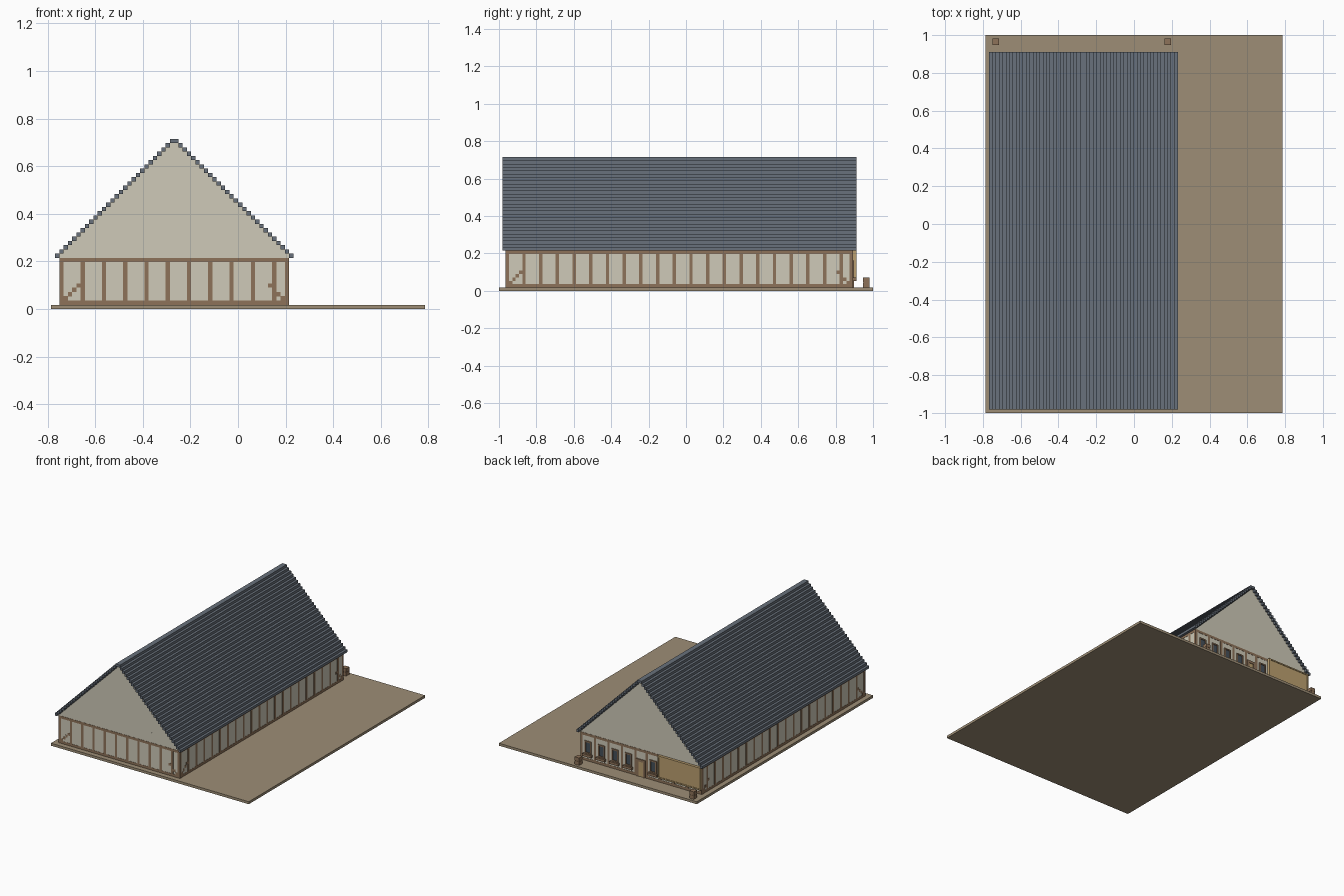
import bpy

if "Cube" in bpy.data.objects:
    bpy.data.objects.remove(bpy.data.objects["Cube"])

V = 1 / 56            # one voxel; model grid is 88 x 112 x 40
mats = {}


def material(name, rgb):
    m = bpy.data.materials.new(name)
    m.diffuse_color = (*rgb, 1)
    m.use_nodes = True
    m.node_tree.nodes["Principled BSDF"].inputs["Base Color"].default_value = m.diffuse_color
    mats[name] = m


material("earth", (0.34, 0.27, 0.18))
material("timber", (0.27, 0.17, 0.10))
material("plaster", (0.62, 0.59, 0.48))
material("slate", (0.14, 0.165, 0.20))
material("glass", (0.06, 0.08, 0.10))
material("board", (0.50, 0.35, 0.16))


def boxes(name, mat, extents):
    """Join many boxes, given in voxel units as (x0, x1, y0, y1, z0, z1)."""
    verts, faces = [], []
    for x0, x1, y0, y1, z0, z1 in extents:
        n = len(verts)
        for z in (z0, z1):
            for x, y in ((x0, y0), (x1, y0), (x1, y1), (x0, y1)):
                verts.append(((x - 44) * V, (y - 56) * V, z * V))
        faces += [(n + 3, n + 2, n + 1, n), (n + 4, n + 5, n + 6, n + 7)]
        for i in range(4):
            j = (i + 1) % 4
            faces.append((n + i, n + j, n + 4 + j, n + 4 + i))
    me = bpy.data.meshes.new(name)
    me.from_pydata(verts, [], faces)
    me.materials.append(mats[mat])
    ob = bpy.data.objects.new(name, me)
    bpy.context.collection.objects.link(ob)
    return ob


# ground plate
boxes("ground_plate", "earth", [(0, 88, 0, 112, 0, 1)])

# plaster walls, a hair behind the timber face
d = 0.08
boxes("plaster_walls", "plaster", [
    (2 + d, 56 - d, 2 + d, 3 - d, 1, 12),
    (2 + d, 56 - d, 105 + d, 106 - d, 1, 12),
    (2 + d, 3 - d, 3 - d, 105 + d, 1, 12),
    (55 + d, 56 - d, 3 - d, 105 + d, 1, 12)])

# stepped gables and stepped roof
boxes("gables", "plaster", [(2 + k, 56 - k, y + d, y + 1 - d, 12 + k, 13 + k)
                            for k in range(27) for y in (2, 105)])
roof = []
for k in range(28):
    roof.append((1 + k, 2 + k, 1, 107, 12 + k, 13 + k))
    roof.append((56 - k, 57 - k, 1, 107, 12 + k, 13 + k))
boxes("roof_steps", "slate", roof)

# sill and top beams around the building
rails = []
for z in (1, 11):
    for y in (2, 105):
        rails.append((2, 56, y, y + 1, z, z + 1))
    for x in (2, 55):
        rails.append((x, x + 1, 3, 105, z, z + 1))
boxes("sill_and_top_beams", "timber", rails)

# upright posts
posts = [(x, x + 1, 2, 3, 2, 11) for x in [*range(2, 53, 5), 55]]
posts += [(x, x + 1, y, y + 1, 2, 11) for x in (2, 55)
          for y in [*range(7, 103, 5), 105]]
posts += [(x, x + 1, 105, 106, 2, 11) for x in (8, 14, 20, 26, 31, 37, 43, 49)]
boxes("wall_posts", "timber", posts)

# corner braces, climbing diagonally from the sill
braces = []
for k in range(4):
    z = 2 + k
    for x in (3 + k, 54 - k):
        braces.append((x, x + 1, 2, 3, z, z + 1))
    for x in (2, 55):
        for y in (3 + k, 104 - k):
            braces.append((x, x + 1, y, y + 1, z, z + 1))
boxes("corner_braces", "timber", braces)

# back windows: glass, surround and sill box
glass, surround, ledges = [], [], []
for c in (23.5, 34.5, 40.5, 46.5, 52.5):
    a, b = c - 1.5, c + 1.5
    glass.append((a + .5, b - .5, 105, 106.02, 4.5, 8.5))
    surround += [(a, a + .5, 105, 106.3, 4, 9), (b - .5, b, 105, 106.3, 4, 9),
                 (a + .5, b - .5, 105, 106.3, 8.5, 9),
                 (a + .5, b - .5, 105, 106.3, 4, 4.5)]
    ledges.append((a - .5, b + .5, 106, 107, 3, 4))
boxes("window_glass", "glass", glass)
boxes("window_surrounds", "timber", surround)
boxes("window_ledges", "timber", ledges)

# back door
boxes("door_frame", "timber", [(27, 28, 105, 106.3, 1, 8), (30, 31, 105, 106.3, 1, 8),
                               (28, 30, 105, 106.3, 7, 8)])
boxes("door_leaf", "board", [(28, 30, 105, 106.05, 1, 7)])

# blank sign board with rim
boxes("sign_board", "board", [(2.5, 20.5, 106, 106.8, 3.5, 11.5)])
boxes("sign_rim", "board", [(2, 21, 106, 107, 3, 3.5), (2, 21, 106, 107, 11.5, 12),
                            (2, 2.5, 106, 107, 3.5, 11.5),
                            (20.5, 21, 106, 107, 3.5, 11.5)])

# two stacked-crate posts on the yard edge
crates = []
for x in (2, 53):
    crates += [(x, x + 2, 109, 111, 1, 2.45), (x + .1, x + 1.9, 109.1, 110.9, 2.45, 2.6),
               (x, x + 2, 109, 111, 2.6, 4)]
boxes("yard_crates", "timber", crates)
